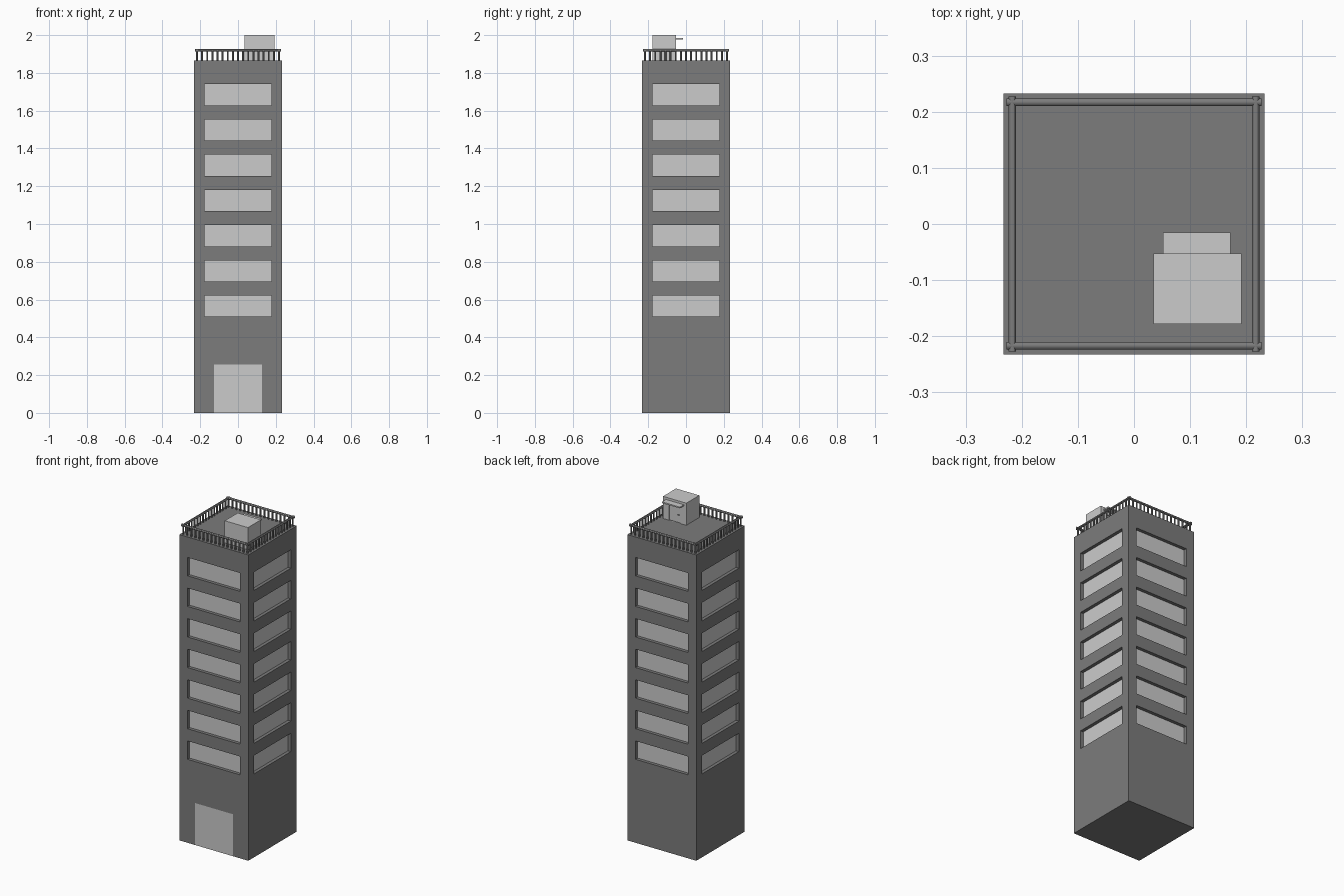
import bpy, bmesh
from mathutils import Vector, Matrix
from math import pi

if "Cube" in bpy.data.objects:
    bpy.data.objects.remove(bpy.data.objects["Cube"], do_unlink=True)


def material(name, value):
    m = bpy.data.materials.new(name)
    m.use_nodes = True
    colour = (value, value, value, 1)
    m.diffuse_color = colour
    m.node_tree.nodes["Principled BSDF"].inputs["Base Color"].default_value = colour
    return m


concrete = material("dark grey concrete", 0.2)
pale = material("pale grey", 0.6)

HALF, ROOF = 0.233, 1.865
WIN_HALF, WIN_Z, WIN_H, PITCH, FLOORS = 0.177, 0.509, 0.112, 0.1865, 7
DOOR_HALF, DOOR_H = 0.128, 0.256


def add_box(bm, lo, hi):
    lo, hi = Vector(lo), Vector(hi)
    mat = Matrix.Translation((lo + hi) / 2) @ Matrix.Diagonal((*(hi - lo), 1))
    return bmesh.ops.create_cube(bm, size=1, matrix=mat)


def add_cylinder(bm, a, b, radius, sides):
    a, b = Vector(a), Vector(b)
    turn = (b - a).to_track_quat("Z", "Y").to_matrix().to_4x4()
    bmesh.ops.create_cone(bm, cap_ends=True, segments=sides, radius1=radius,
                          radius2=radius, depth=(b - a).length,
                          matrix=Matrix.Translation((a + b) / 2) @ turn)


def cut(bm, axis, at, faces=None):
    faces = faces or bm.faces[:]
    geom = set(faces)
    for f in faces:
        geom.update(f.edges, f.verts)
    co, no = Vector(), Vector()
    co[axis], no[axis] = at, 1
    bmesh.ops.bisect_plane(bm, geom=list(geom), plane_co=co, plane_no=no)


def finish(bm, name, *mats):
    mesh = bpy.data.meshes.new(name)
    bm.normal_update()
    bm.to_mesh(mesh)
    bm.free()
    ob = bpy.data.objects.new(name, mesh)
    bpy.context.collection.objects.link(ob)
    for m in mats:
        mesh.materials.append(m)
    return ob


# Tower with recessed window bands and a flush front door
bm = bmesh.new()
add_box(bm, (-HALF, -HALF, 0), (HALF, HALF, ROOF))
sills = [WIN_Z + i * PITCH for i in range(FLOORS)]
cut(bm, 2, DOOR_H)
for z in sills:
    cut(bm, 2, z)
    cut(bm, 2, z + WIN_H)
for axis in (0, 1):
    for side in (-1, 1):
        cut(bm, axis, side * WIN_HALF,
            [f for f in bm.faces if f.calc_center_median().z > DOOR_H
             and abs(f.normal.z) < 0.5])
for side in (-1, 1):
    cut(bm, 0, side * DOOR_HALF,
        [f for f in bm.faces if f.normal.y < -0.5
         and f.calc_center_median().z < DOOR_H])
bm.normal_update()
panes = []
for f in bm.faces:
    c = f.calc_center_median()
    if abs(f.normal.z) > 0.5:
        continue
    across = c.x if abs(f.normal.y) > 0.5 else c.y
    if abs(across) < WIN_HALF and any(z < c.z < z + WIN_H for z in sills):
        panes.append(f)
    elif f.normal.y < -0.5 and c.z < DOOR_H and abs(c.x) < DOOR_HALF:
        f.material_index = 1
bmesh.ops.inset_individual(bm, faces=panes, thickness=0, depth=-0.02)
for f in panes:
    f.material_index = 1
finish(bm, "tower", concrete, pale)

# Roof railing: four round rails over rows of balusters
RAIL, RAIL_Z, COUNT = 0.217, 1.92, 16
bm = bmesh.new()
for k in range(4):
    spin = Matrix.Rotation(k * pi / 2, 3, "Z")
    add_cylinder(bm, spin @ Vector((-RAIL - 0.01, -RAIL, RAIL_Z)),
                 spin @ Vector((RAIL + 0.01, -RAIL, RAIL_Z)), 0.007, 12)
    for i in range(COUNT):
        x = -RAIL + 2 * RAIL * i / COUNT
        add_cylinder(bm, spin @ Vector((x, -RAIL, ROOF)),
                     spin @ Vector((x, -RAIL, RAIL_Z)), 0.005, 8)
railing = finish(bm, "roof_railing", concrete)
bpy.context.view_layer.objects.active = railing
railing.select_set(True)
bpy.ops.object.shade_smooth_by_angle()

# Roof hut with a recessed door in its rear wall
HUT_X, HUT_BACK = 0.113, -0.053
bm = bmesh.new()
add_box(bm, (0.035, -0.178, ROOF), (0.192, HUT_BACK, 2))
rear = lambda: [f for f in bm.faces if f.normal.y > 0.5]
bm.normal_update()
cut(bm, 2, 1.96, rear())
for side in (-1, 1):
    bm.normal_update()
    cut(bm, 0, HUT_X + side * 0.038,
        [f for f in rear() if f.calc_center_median().z < 1.96])
bm.normal_update()
door = [f for f in rear() if f.calc_center_median().z < 1.96
        and abs(f.calc_center_median().x - HUT_X) < 0.03]
bmesh.ops.inset_individual(bm, faces=door, thickness=0, depth=-0.006)
finish(bm, "roof_hut", pale)

# Thin canopy over the hut door
bm = bmesh.new()
add_box(bm, (0.052, HUT_BACK, 1.978), (0.172, -0.015, 1.986))
finish(bm, "hut_canopy", pale)

# Door handle
bm = bmesh.new()
add_box(bm, (0.085, HUT_BACK - 0.006, 1.909), (0.095, HUT_BACK, 1.914))
finish(bm, "hut_door_handle", concrete)
